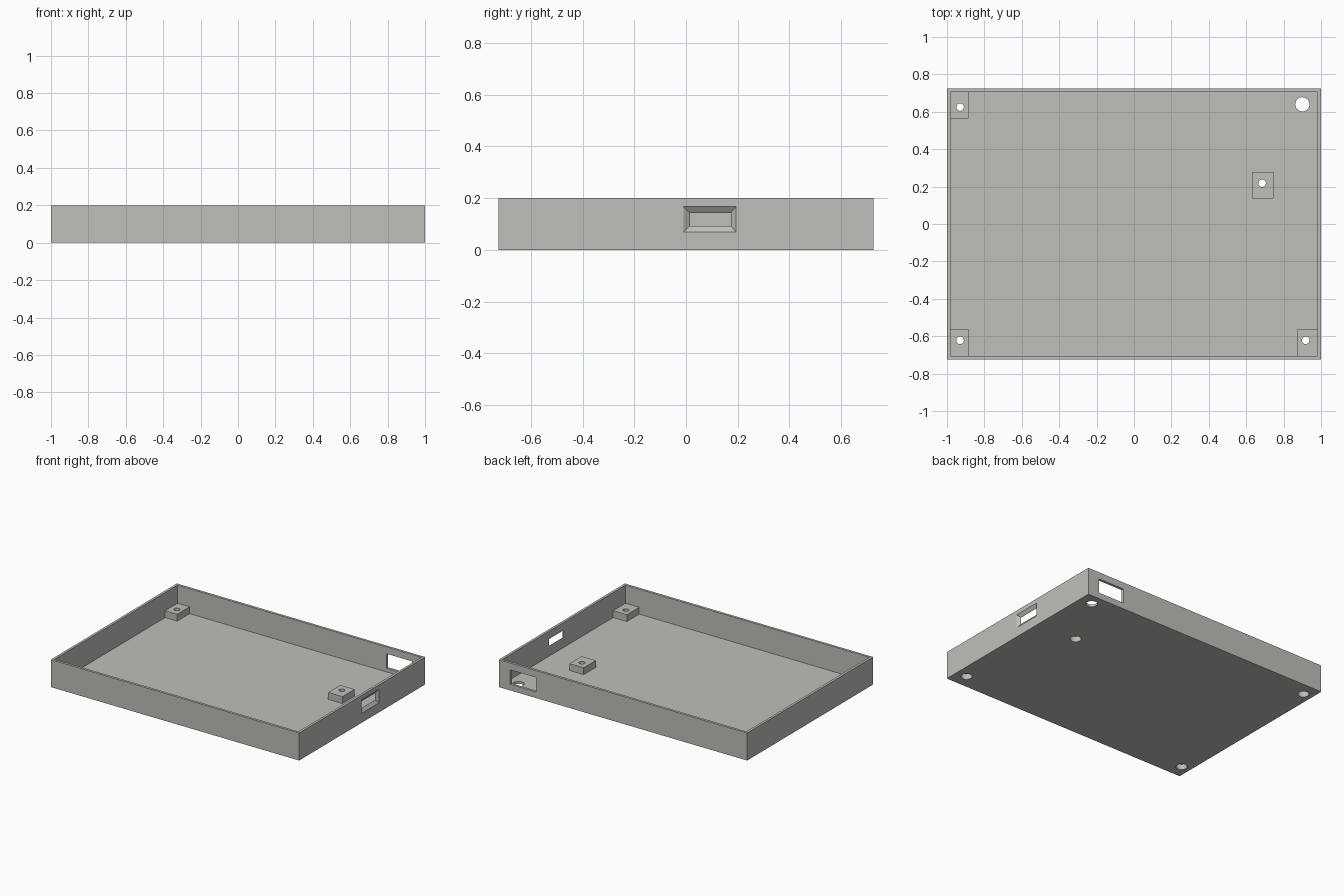
import bpy, bmesh

if "Cube" in bpy.data.objects:
    bpy.data.objects.remove(bpy.data.objects["Cube"])

HALF_X, HALF_Y, HEIGHT = 1.0, 0.725, 0.2
WALL, FLOOR, POST_TOP = 0.018, 0.018, 0.068

plastic = bpy.data.materials.new("warm_grey_plastic")
plastic.diffuse_color = (0.52, 0.52, 0.49, 1)
plastic.use_nodes = True
plastic.node_tree.nodes["Principled BSDF"].inputs["Base Color"].default_value = plastic.diffuse_color


def finish(name, bm):
    bmesh.ops.recalc_face_normals(bm, faces=bm.faces)
    mesh = bpy.data.meshes.new(name)
    bm.to_mesh(mesh)
    bm.free()
    mesh.materials.append(plastic)
    obj = bpy.data.objects.new(name, mesh)
    bpy.context.collection.objects.link(obj)
    return obj


def box(name, x0, x1, y0, y1, z0, z1):
    bm = bmesh.new()
    bmesh.ops.create_cube(bm, size=1)
    for v in bm.verts:
        v.co = (x1 if v.co.x > 0 else x0,
                y1 if v.co.y > 0 else y0,
                z1 if v.co.z > 0 else z0)
    return finish(name, bm)


def cylinder(name, x, y, radius, z0, z1):
    bm = bmesh.new()
    bmesh.ops.create_cone(bm, cap_ends=True, segments=32, radius1=radius,
                          radius2=radius, depth=z1 - z0)
    bmesh.ops.translate(bm, verts=bm.verts, vec=(x, y, (z0 + z1) / 2))
    return finish(name, bm)


def loft(name, sections):
    """Solid through rectangles (x, y0, y1, z0, z1) stacked along x."""
    bm = bmesh.new()
    rings = [[bm.verts.new((x, y, z)) for y, z in
              ((y0, z0), (y1, z0), (y1, z1), (y0, z1))]
             for x, y0, y1, z0, z1 in sections]
    for a, b in zip(rings, rings[1:]):
        for i in range(4):
            j = (i + 1) % 4
            bm.faces.new((a[i], a[j], b[j], b[i]))
    bm.faces.new(rings[0])
    bm.faces.new(rings[-1])
    return finish(name, bm)


def combine(target, tool, operation):
    tool.hide_render = True
    mod = target.modifiers.new(tool.name, 'BOOLEAN')
    mod.operation, mod.solver, mod.object = operation, 'EXACT', tool
    bpy.context.view_layer.objects.active = target
    bpy.ops.object.modifier_apply(modifier=mod.name)
    bpy.data.objects.remove(tool, do_unlink=True)


# Open tray
tray = box("tray", -HALF_X, HALF_X, -HALF_Y, HALF_Y, 0, HEIGHT)
combine(tray, box("cavity", -HALF_X + WALL, HALF_X - WALL, -HALF_Y + WALL,
                  HALF_Y - WALL, FLOOR, HEIGHT + 0.1), 'DIFFERENCE')

# Screw posts: x0, x1, y0, y1, hole x, hole y (outer sides sink into the walls)
EX, EY = HALF_X - WALL / 2, HALF_Y - WALL / 2
posts = [(-EX, -0.885, 0.565, EY, -0.93, 0.625),
         (-EX, -0.885, -EY, -0.562, -0.93, -0.622),
         (0.872, EX, -EY, -0.565, 0.918, -0.622),
         (0.63, 0.745, 0.137, 0.277, 0.685, 0.218)]
for x0, x1, y0, y1, hx, hy in posts:
    combine(tray, box("post", x0, x1, y0, y1, FLOOR / 2, POST_TOP), 'UNION')
for x0, x1, y0, y1, hx, hy in posts:
    # Screw hole with a wider recess for the head underneath
    combine(tray, cylinder("screw_hole", hx, hy, 0.02, -0.1, 0.15), 'DIFFERENCE')
    combine(tray, cylinder("head_recess", hx, hy, 0.037, -0.1, 0.04), 'DIFFERENCE')

# Plain hole in the floor corner
combine(tray, cylinder("corner_hole", 0.9, 0.64, 0.038, -0.1, 0.06), 'DIFFERENCE')

# Rectangular port in the back wall
combine(tray, box("back_port", 0.70, 0.908, HALF_Y - 0.05, HALF_Y + 0.05,
                  0.045, 0.15), 'DIFFERENCE')

# Port in the right wall, flaring outwards
combine(tray, loft("side_port", [
    (HALF_X - 0.05, 0.015, 0.173, 0.093, 0.143),
    (HALF_X - WALL + 0.001, 0.015, 0.173, 0.093, 0.143),
    (HALF_X + WALL - 0.001, -0.035, 0.213, 0.045, 0.191)]), 'DIFFERENCE')

# Flat walls, smooth hole sides
bpy.ops.object.select_all(action='DESELECT')
tray.select_set(True)
bpy.context.view_layer.objects.active = tray
bpy.ops.object.shade_smooth_by_angle()
